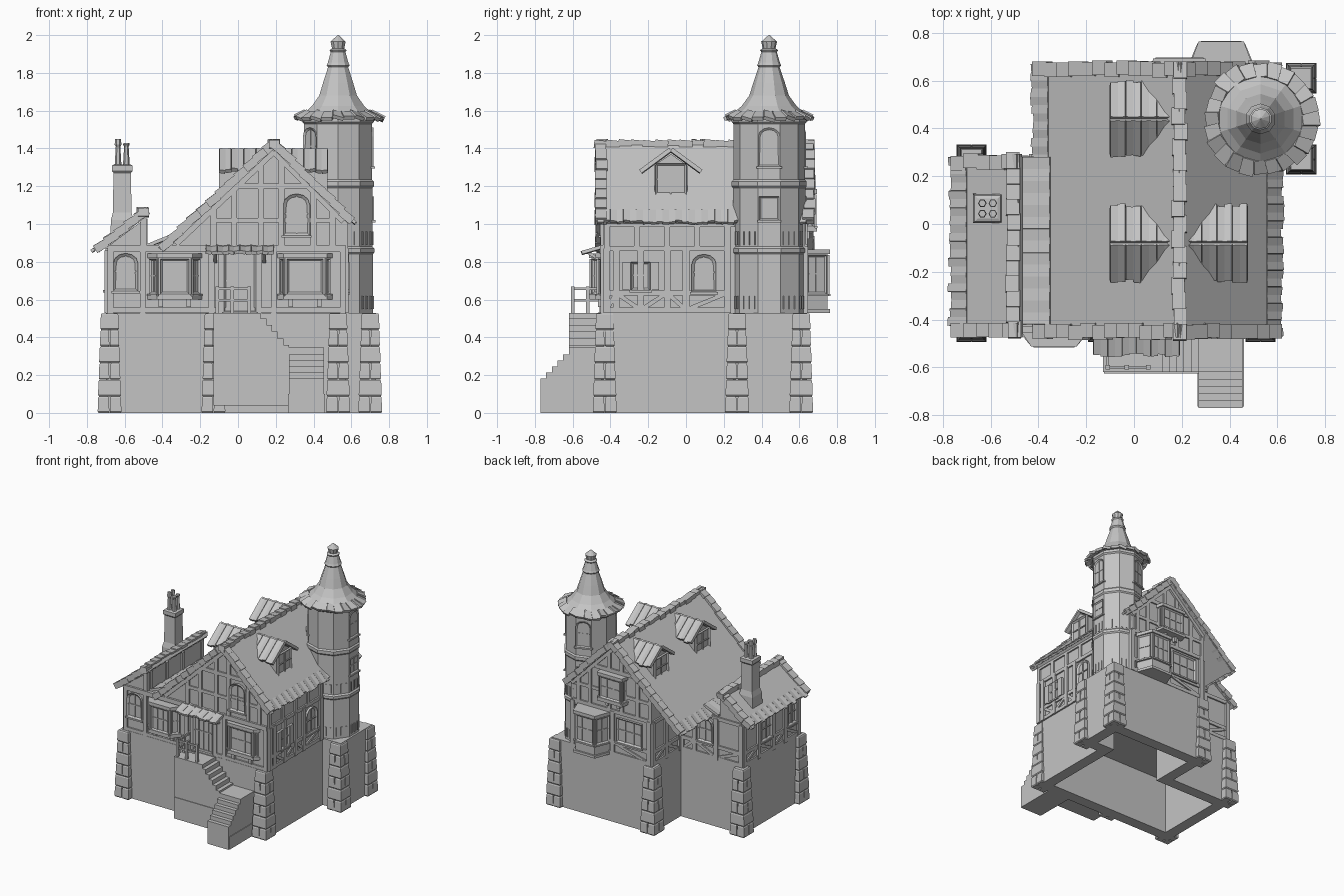
import bpy, bmesh, math, random
from mathutils import Matrix, Vector

random.seed(4)
if "Cube" in bpy.data.objects:
    bpy.data.objects.remove(bpy.data.objects["Cube"])

grey = bpy.data.materials.new("plain grey")
grey.use_nodes = True
grey.diffuse_color = (0.55, 0.55, 0.55, 1)
grey.node_tree.nodes["Principled BSDF"].inputs["Base Color"].default_value = (0.55, 0.55, 0.55, 1)

X, Y, Z = Vector((1, 0, 0)), Vector((0, 1, 0)), Vector((0, 0, 1))
UP = Matrix(((0, 1, 0, 0), (0, 0, 1, 0), (1, 0, 0, 0), (0, 0, 0, 1)))


def frame(origin, u, v):
    """Local frame: u across, v up, third axis outward."""
    u, v = Vector(u).normalized(), Vector(v).normalized()
    m = Matrix((u, v, u.cross(v))).transposed().to_4x4()
    m.translation = Vector(origin)
    return m


class Part:
    def __init__(self, name):
        self.name, self.bm = name, bmesh.new()

    def prism(self, m, pts, d0, d1):
        a = [self.bm.verts.new(m @ Vector((u, v, d0))) for u, v in pts]
        b = [self.bm.verts.new(m @ Vector((u, v, d1))) for u, v in pts]
        self.bm.faces.new(a[::-1])
        front = self.bm.faces.new(b)
        for i in range(len(a)):
            j = (i + 1) % len(a)
            self.bm.faces.new((a[i], a[j], b[j], b[i]))
        return front

    def box(self, m, u0, u1, v0, v1, d0, d1):
        return self.prism(m, [(u0, v0), (u1, v0), (u1, v1), (u0, v1)], d0, d1)

    def beam(self, m, p, q, w=0.03, d=0.012):
        p, q = Vector(p), Vector(q)
        s = (q - p).normalized() * w / 2
        n = Vector((-s.y, s.x))
        self.prism(m, [p - n, q - n, q + n, p + n], -0.01, d)

    def lathe(self, x, y, profile, n, phase):
        rings = [[self.bm.verts.new((x + r * math.cos(phase + math.tau * i / n),
                                     y + r * math.sin(phase + math.tau * i / n), z))
                  for i in range(n)] for r, z in profile]
        for a, b in zip(rings, rings[1:]):
            for i in range(n):
                j = (i + 1) % n
                self.bm.faces.new((a[i], a[j], b[j], b[i]))
        self.bm.faces.new(rings[0][::-1])
        self.bm.faces.new(rings[-1])

    def tiles(self, m, u0, u1, n, v0, v1, lift=0.01, tilt=9):
        w = (u1 - u0) / n
        for i in range(n):
            t = m @ Matrix.Translation((u0 + w * (i + 0.5), 0, 0))
            t = t @ Matrix.Rotation(math.radians(tilt * (-1) ** i), 4, 'Y')
            self.box(t, -w / 2, w / 2, v0 + random.uniform(-0.01, 0.01), v1, -0.012, lift)

    def verge(self, m, u0, u1, length, n):
        w = length / n
        for i in range(n):
            t = m @ Matrix.Translation((0, w * i, random.uniform(0, 0.006)))
            t = t @ Matrix.Rotation(math.radians(-6), 4, 'X')
            j = random.uniform(-0.006, 0.006)
            self.box(t, u0 + j, u1 + j, -0.006, w, -0.03, 0.014)

    def window(self, m, u, v, w, h, arch=False, bars=1):
        """Raised frame with recessed pane and glazing bars; u, v is the bottom middle."""
        pts = [(u - w / 2, v), (u + w / 2, v)]
        if arch:
            rise = w * 0.4
            pts += [(u + w / 2 * math.cos(math.pi * k / 6),
                     v + h - rise + rise * math.sin(math.pi * k / 6)) for k in range(7)]
        else:
            pts += [(u + w / 2, v + h), (u - w / 2, v + h)]
        face = self.prism(m, pts, -0.01, 0.018)
        self.bm.normal_update()
        bmesh.ops.inset_individual(self.bm, faces=[face], thickness=0.016, depth=-0.012)
        for k in range(1, bars + 1):
            c = u - w / 2 + w * k / (bars + 1)
            self.box(m, c - 0.004, c + 0.004, v + 0.01, v + h - 0.012, 0, 0.013)
        self.box(m, u - w / 2 + 0.01, u + w / 2 - 0.01, v + h * 0.5, v + h * 0.5 + 0.008, 0, 0.013)
        self.box(m, u - w / 2 - 0.01, u + w / 2 + 0.01, v - 0.012, v, -0.01, 0.024)

    def done(self):
        me = bpy.data.meshes.new(self.name)
        self.bm.to_mesh(me)
        self.bm.free()
        me.materials.append(grey)
        ob = bpy.data.objects.new(self.name, me)
        bpy.context.collection.objects.link(ob)
        return ob


GROUND = frame((0, 0, 0), X, Y)
FRONT, BACK = frame((0, -0.44, 0), X, Z), frame((0, 0.63, 0), -X, Z)
RIGHT, LEFT = frame((0.57, 0, 0), Y, Z), frame((-0.69, 0, 0), -Y, Z)
MAIN_LEFT, WING_BACK = frame((-0.14, 0, 0), -Y, Z), frame((0, 0.27, 0), -X, Z)

# hollow stone base, open underneath
p = Part("stone_base")
p.prism(GROUND, [(-0.70, -0.45), (0.57, -0.45), (0.57, 0.25), (0.73, 0.25), (0.73, 0.64),
                 (-0.15, 0.64), (-0.15, 0.28), (-0.70, 0.28)], 0, 0.53)
p.bm.faces.ensure_lookup_table()
p.bm.faces.remove(p.bm.faces[0])
mod = p.done().modifiers.new("wall_thickness", 'SOLIDIFY')
mod.thickness, mod.offset, mod.use_even_offset = 0.09, -1, True

# corner buttresses: courses of whole and split stones
p = Part("corner_buttresses")
for x, y in [(-0.68, -0.43), (-0.13, -0.43), (0.53, -0.43), (0.70, 0.27), (0.70, 0.61),
             (-0.13, 0.61), (-0.68, 0.27)]:
    for i in range(6):
        z0, z1, h = i * 0.088, i * 0.088 + 0.087, 0.064 - i * 0.003
        spots = [(0, 0, h)] if i % 2 else [(a * h / 2, b * h / 2, h / 2 - 0.001)
                                           for a in (-1, 1) for b in (-1, 1)]
        for a, b, s in spots:
            prof = [(s - 0.005, z0), (s, z0 + 0.007), (s - 0.003, z1 - 0.007), (s - 0.007, z1)]
            p.lathe(x + a, y + b, [(r * math.sqrt(2), z) for r, z in prof], 4, math.pi / 4)
p.done()

# plaster walls; the wing tucks under the main roof
p = Part("main_walls")
p.prism(FRONT, [(-0.14, 0.53), (0.57, 0.53), (0.57, 1.02), (0.19, 1.395), (-0.14, 1.08)], -1.07, 0)
p.done()
p = Part("wing_walls")
p.prism(FRONT, [(-0.69, 0.53), (-0.14, 0.53), (-0.14, 1.08), (-0.36, 0.88), (-0.49, 0.88),
                (-0.49, 1.03), (-0.69, 0.88)], -0.71, 0)
p.done()

# timber framing
p = Part("timber_frame")


def framing(m, posts, top):
    for v in (0.545, 0.635, top):
        p.beam(m, (posts[0], v), (posts[-1], v), 0.028)
    for i, u in enumerate(posts):
        p.beam(m, (u, 0.53), (u, top), 0.035, 0.016)
        if i:
            a, b = (posts[i - 1], u) if i % 2 else (u, posts[i - 1])
            p.beam(m, (a, 0.545), (b, 0.635), 0.022, 0.01)


framing(RIGHT, [-0.42, -0.37, -0.24, -0.10, 0.0, 0.22], 0.87)
framing(LEFT, [-0.26, -0.08, 0.10, 0.25, 0.42], 0.86)
framing(MAIN_LEFT, [-0.62, -0.46, -0.29], 0.87)
framing(WING_BACK, [0.16, 0.27, 0.46, 0.68], 0.86)
framing(BACK, [-0.55, -0.20, 0.12], 0.88)
for u in (-0.42, -0.26, -0.10, 0.06, 0.22):
    p.beam(RIGHT, (u, 0.87), (u, 1.02))
p.beam(RIGHT, (-0.43, 1.0), (0.26, 1.0))
for u in (-0.675, -0.505, -0.14, -0.09, 0.11, 0.19, 0.555):
    p.beam(FRONT, (u, 0.53), (u, 0.87), 0.03)
p.beam(FRONT, (-0.69, 0.545), (0.57, 0.545), 0.025)
p.beam(FRONT, (-0.69, 0.87), (0.57, 0.87), 0.035, 0.016)
p.beam(FRONT, (-0.50, 0.87), (-0.50, 1.03))
for m, s, x_low in ((FRONT, 1, -0.33), (BACK, -1, -0.14)):
    for x in (-0.13, -0.02, 0.12, 0.23, 0.40, 0.50):
        p.beam(m, (s * x, 0.87), (s * x, 1.39 - abs(x - 0.19) * 0.96))
    p.beam(m, (s * -0.02, 1.20), (s * 0.40, 1.20))
    p.beam(m, (s * -0.13, 1.02), (s * 0.50, 1.02), 0.025, 0.01)
    p.beam(m, (s * 0.19, 1.385), (s * 0.56, 1.015), 0.035, 0.016)
    p.beam(m, (s * 0.19, 1.385), (s * x_low, 1.385 - (0.19 - x_low) * 0.942), 0.035, 0.016)
for y in (0.40, 0.2, 0.0, -0.24):
    p.beam(frame((-0.49, 0, 0), Y, Z), (-y, 0.88), (-y, 1.03))
p.done()

# main and wing roofs: slab, eave tiles, verge tiles
for name, eave, ridge, y0, y1 in (("main_roof_left", (-0.41, 0.88), (0.19, 1.44), -0.47, 0.67),
                                  ("main_roof_right", (0.605, 1.025), (0.19, 1.44), -0.47, 0.67),
                                  ("wing_roof", (-0.755, 0.875), (-0.485, 1.08), -0.46, 0.28)):
    run, rise = ridge[0] - eave[0], ridge[1] - eave[1]
    s, length = (-1 if run > 0 else 1), math.hypot(run, rise)
    m = frame((eave[0], 0, eave[1]), Y * s, (run, 0, rise))
    u0, u1 = sorted((y0 * s, y1 * s))
    p = Part(name)
    p.box(m, u0, u1, 0, length, -0.032, 0)
    p.tiles(m, u0, u1, round((y1 - y0) / 0.035), -0.02, 0.07, 0.004, 7)
    for a, b in ((u0 - 0.01, u0 + 0.05), (u1 - 0.05, u1 + 0.01)):
        p.verge(m, a, b, length, round(length / 0.07))
    p.done()
p = Part("ridge_tiles")
for x, z, y0, y1 in ((0.19, 1.43, -0.48, 0.68), (-0.505, 1.07, -0.47, 0.30)):
    p.verge(frame((x, y0, z), X, Y), -0.028, 0.028, y1 - y0, round((y1 - y0) / 0.065))
p.done()
p = Part("valley_boards")
p.tiles(frame((-0.485, 0, 0.885), -Y, (0.135, 0, 0.055)), -0.28, 0.42, 14, 0, 0.145, 0.006, 4)
p.done()

# dormers
for name, x0, x1, y, side in (("dormer_right", 0.22, 0.475, -0.08, 1), ("dormer_left_front", -0.10, 0.16, -0.08, -1),
                              ("dormer_left_back", -0.10, 0.16, 0.44, -1)):
    p = Part(name)
    xf = x1 - 0.018 if side > 0 else x0 + 0.018
    m = frame((xf, y, 0), Y * side, Z)
    p.prism(m, [(-0.088, 1.1), (0.088, 1.1), (0.088, 1.31), (0, 1.37), (-0.088, 1.31)], -0.23, 0)
    p.window(m, 0, 1.145, 0.165, 0.175)
    mid, half = (x0 + x1) / 2, (x1 - x0) / 2
    for s in (1, -1):
        t = frame((mid, y - s * 0.15, 1.285), X * s, (0, s * 0.15, 0.11))
        p.tiles(t, -half, half, 8, -0.005, 0.183)
    p.done()

# arched and square windows, shutters
p = Part("wall_windows")
p.window(FRONT, 0.31, 0.94, 0.14, 0.22, True)
p.window(FRONT, -0.595, 0.645, 0.13, 0.20, True)
p.window(RIGHT, 0.095, 0.64, 0.13, 0.20, True)
p.window(RIGHT, -0.24, 0.65, 0.10, 0.15)
for u in (-0.315, -0.165):
    p.box(RIGHT, u - 0.022, u + 0.022, 0.65, 0.80, 0, 0.02)
p.window(BACK, -0.05, 0.65, 0.22, 0.19, False, 2)
p.window(LEFT, 0.01, 0.65, 0.13, 0.18)
p.window(LEFT, 0.33, 0.65, 0.11, 0.18)
p.window(WING_BACK, 0.365, 0.65, 0.13, 0.19, True)
p.done()

# bay windows
for name, m, u0, u1, d, t, v0, v1 in (("front_left_bay", FRONT, -0.47, -0.20, 0.06, 0.05, 0.60, 0.82),
                                      ("front_right_bay", FRONT, 0.22, 0.49, 0.025, 0.03, 0.60, 0.82),
                                      ("back_bay", BACK, -0.50, -0.23, 0.12, 0.05, 0.53, 0.84),
                                      ("upper_back_bay", BACK, -0.30, -0.08, 0.05, 0.01, 0.96, 1.16)):
    p = Part(name)
    plan = [(0, u0), (d, u0 + t), (d, u1 - t), (0, u1)]
    p.prism(m @ UP, plan, v0, v1)
    lip = [(0, u0 - 0.01), (d + 0.013, u0 + t - 0.01), (d + 0.013, u1 - t + 0.01), (0, u1 + 0.01)]
    p.prism(m @ UP, lip, v1, v1 + 0.025)
    p.prism(m @ UP, lip, v0, v0 + 0.02)
    low = max(v0 + 0.03, v1 - 0.21)
    for (da, ua), (db, ub) in zip(plan, plan[1:]):
        a, b = m @ Vector((ua, 0, da)), m @ Vector((ub, 0, db))
        w = (b - a).length
        inset = (b - a).normalized().cross(Z) * -0.008
        p.window(frame(a + inset, b - a, Z), w / 2, low, w - 0.02, v1 - low - 0.005, False, 2 if w > 0.15 else 1)
    if v0 > 0.55:
        for u in (u0 + 0.06, u1 - 0.06):
            p.box(m, u - 0.012, u + 0.012, v0 - 0.04, v0, 0, 0.025)
    p.done()

# front door with canopy
p = Part("front_door")
p.window(FRONT, 0.01, 0.535, 0.17, 0.32, False, 3)
p.done()
p = Part("door_canopy")
p.tiles(frame((0.01, -0.55, 0.85), X, (0, 0.12, 0.035)), -0.18, 0.18, 12, 0, 0.13, 0.006)
for x in (-0.12, 0.14):
    p.beam(frame((x, 0, 0), Y, Z), (-0.44, 0.80), (-0.52, 0.85), 0.016, 0.008)
p.done()

# landing, two flights of steps, railing
p = Part("entrance_steps")
p.box(GROUND, -0.13, 0.12, -0.62, -0.43, 0.04, 0.53)
p.box(GROUND, -0.125, 0.27, -0.625, -0.43, 0.04, 0.21)
for i in range(5):
    p.box(GROUND, 0.12 + i * 0.03, 0.15 + i * 0.03, -0.62, -0.43, 0.04, 0.50 - i * 0.035)
p.box(GROUND, 0.27, 0.455, -0.62, -0.43, 0, 0.345)
for i in range(5):
    p.box(GROUND, 0.27, 0.455, -0.65 - i * 0.03, -0.62 - i * 0.03, 0, 0.31 - i * 0.032)
p.box(GROUND, 0.265, 0.46, -0.765, -0.43, 0, 0.10)
p.done()
p = Part("landing_railing")
for x, y in ((-0.11, -0.60), (-0.03, -0.60), (0.06, -0.60), (-0.11, -0.52), (-0.11, -0.45)):
    p.box(GROUND, x - 0.009, x + 0.009, y - 0.009, y + 0.009, 0.53, 0.67)
for z in (0.59, 0.65):
    p.box(GROUND, -0.11, 0.06, -0.606, -0.594, z, z + 0.013)
    p.box(GROUND, -0.116, -0.104, -0.60, -0.45, z, z + 0.013)
p.done()

# chimney with four pots
p = Part("chimney")
p.lathe(-0.613, 0.065, [(0.09, 0.85), (0.085, 1.02), (0.07, 1.06), (0.065, 1.27), (0.076, 1.28),
                        (0.076, 1.31), (0.06, 1.315)], 4, math.pi / 4)
for a in (-0.022, 0.022):
    for b in (-0.022, 0.022):
        p.lathe(-0.613 + a, 0.065 + b, [(0.018, 1.31), (0.012, 1.41), (0.018, 1.42), (0.015, 1.44 - a / 2)], 6, 0)
p.done()

# ten-sided tower with bands, corbels and windows
TX, TY, N = 0.53, 0.44, 10
A = math.pi / N
p = Part("tower")
p.lathe(TX, TY, [(r / math.cos(A), z) for r, z in (
    (0.185, 0.53), (0.185, 0.84), (0.192, 0.85), (0.192, 0.87), (0.182, 0.88), (0.182, 1.19), (0.189, 1.20),
    (0.189, 1.225), (0.18, 1.235), (0.18, 1.53), (0.189, 1.54), (0.189, 1.57))], N, A)
for k in range(N):
    a = math.tau * k / N
    n = Vector((math.cos(a), math.sin(a), 0))
    m = frame(Vector((TX, TY, 0)) + n * 0.17, (-n.y, n.x, 0), Z)
    for u in (-0.036, 0, 0.036):
        p.box(m, u - 0.006, u + 0.006, 0.55, 0.62, 0, 0.021)
        p.box(m, u - 0.006, u + 0.006, 0.89, 0.96, 0, 0.018)
    if k in (0, 3, 6):
        p.window(m, 0, 1.305, 0.115, 0.205, True)
    if k in (0, 3):
        p.window(m @ Matrix.Translation((0, 0, 0.003)), 0, 1.02, 0.105, 0.125)
p.done()
p = Part("tower_roof")
p.lathe(TX, TY, [(0.225, 1.56), (0.185, 1.59), (0.145, 1.625), (0.105, 1.68), (0.083, 1.75), (0.056, 1.83),
                 (0.064, 1.84), (0.057, 1.855), (0.041, 1.91), (0.048, 1.92), (0.034, 1.93), (0.042, 1.965),
                 (0.003, 2.0)], N, A)
for k in range(24):
    a = math.tau * k / 24
    n = Vector((math.cos(a), math.sin(a), 0))
    m = frame(Vector((TX, TY, 1.56)) + n * 0.235, (-n.y, n.x, 0), Z * 0.035 - n * 0.07)
    p.tiles(m @ Matrix.Rotation(0.15 * (-1) ** k, 4, 'Y'), -0.03, 0.03, 1, 0, 0.07, 0.008)
p.done()
